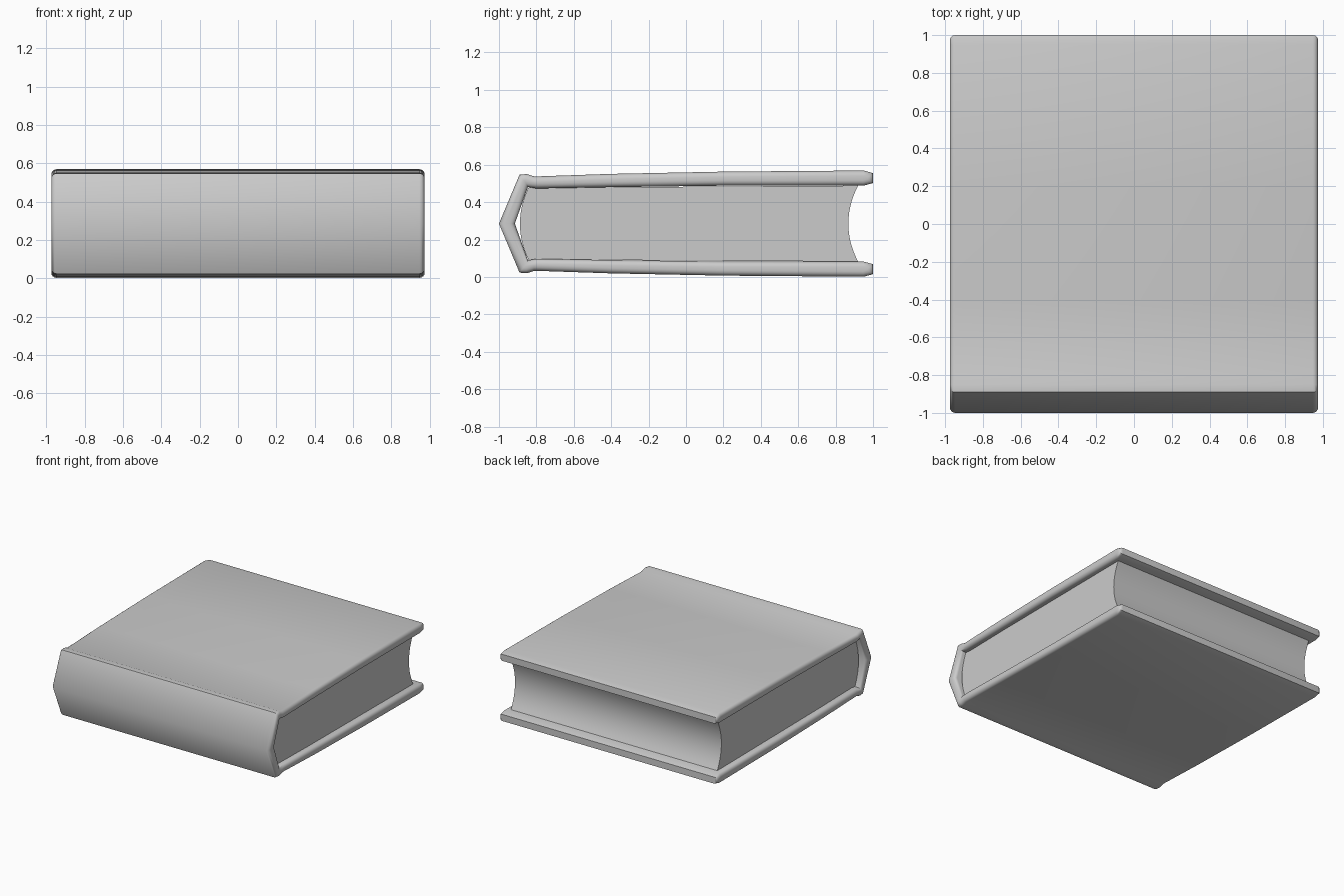
import bpy, bmesh, math

if "Cube" in bpy.data.objects:
    bpy.data.objects.remove(bpy.data.objects["Cube"])

MID = 0.285  # mirror height of the book


def mirrored_loop(outer, inner):
    """Closed C-shaped profile from the upper half: outer line, then inner line."""
    up = outer + inner
    tip_out, tip_in = up[0], up[-1]
    low = [(y, -h) for y, h in reversed(up[1:-1])]
    return [tip_out] + up[1:-1] + [tip_in] + low


def extrude_profile(name, profile, half_x, bevel=0.0, angle=40):
    bm = bmesh.new()
    verts = [bm.verts.new((-half_x, y, MID + h)) for y, h in profile]
    face = bm.faces.new(verts)
    res = bmesh.ops.extrude_face_region(bm, geom=[face], use_keep_orig=True)
    moved = [g for g in res["geom"] if isinstance(g, bmesh.types.BMVert)]
    bmesh.ops.translate(bm, verts=moved, vec=(2 * half_x, 0, 0))
    bmesh.ops.recalc_face_normals(bm, faces=bm.faces)
    if bevel:
        rims = [e for e in bm.edges
                if abs(e.verts[0].co.x - e.verts[1].co.x) < 1e-5]
        bmesh.ops.bevel(bm, geom=rims, offset=bevel, segments=4, profile=0.5,
                        affect='EDGES', clamp_overlap=False)
    bmesh.ops.triangulate(bm, faces=[f for f in bm.faces if len(f.verts) > 4])
    bmesh.ops.recalc_face_normals(bm, faces=bm.faces)
    mesh = bpy.data.meshes.new(name)
    bm.to_mesh(mesh)
    bm.free()
    obj = bpy.data.objects.new(name, mesh)
    bpy.context.collection.objects.link(obj)
    bpy.ops.object.select_all(action='DESELECT')
    obj.select_set(True)
    bpy.context.view_layer.objects.active = obj
    bpy.ops.object.shade_smooth_by_angle(angle=math.radians(angle))
    return obj


# Cover: boards, hinge groove and pointed spine in one wrap
outer = [(-1.0, 0.0), (-0.89, 0.262), (-0.85, 0.265), (-0.81, 0.252),
         (-0.4, 0.266), (0.2, 0.278), (0.95, 0.284), (1.0, 0.27)]
inner = [(1.0, 0.217), (0.95, 0.203), (0.2, 0.203), (-0.4, 0.195),
         (-0.80, 0.188), (-0.845, 0.196), (-0.915, 0.0)]
extrude_profile("cover", mirrored_loop(outer, inner), 0.975, bevel=0.028, angle=50)

# Pages: hollow fore edge, rounded back
N, H = 14, 0.203
steps = [-1 + 2 * i / N for i in range(N + 1)]
fore_edge = [(0.868 + 0.052 * t * t, H * t) for t in steps]
back = [(-0.888 + 0.045 * t * t, 0.192 * t) for t in reversed(steps)]
extrude_profile("pages", fore_edge + back, 0.925, angle=30)
